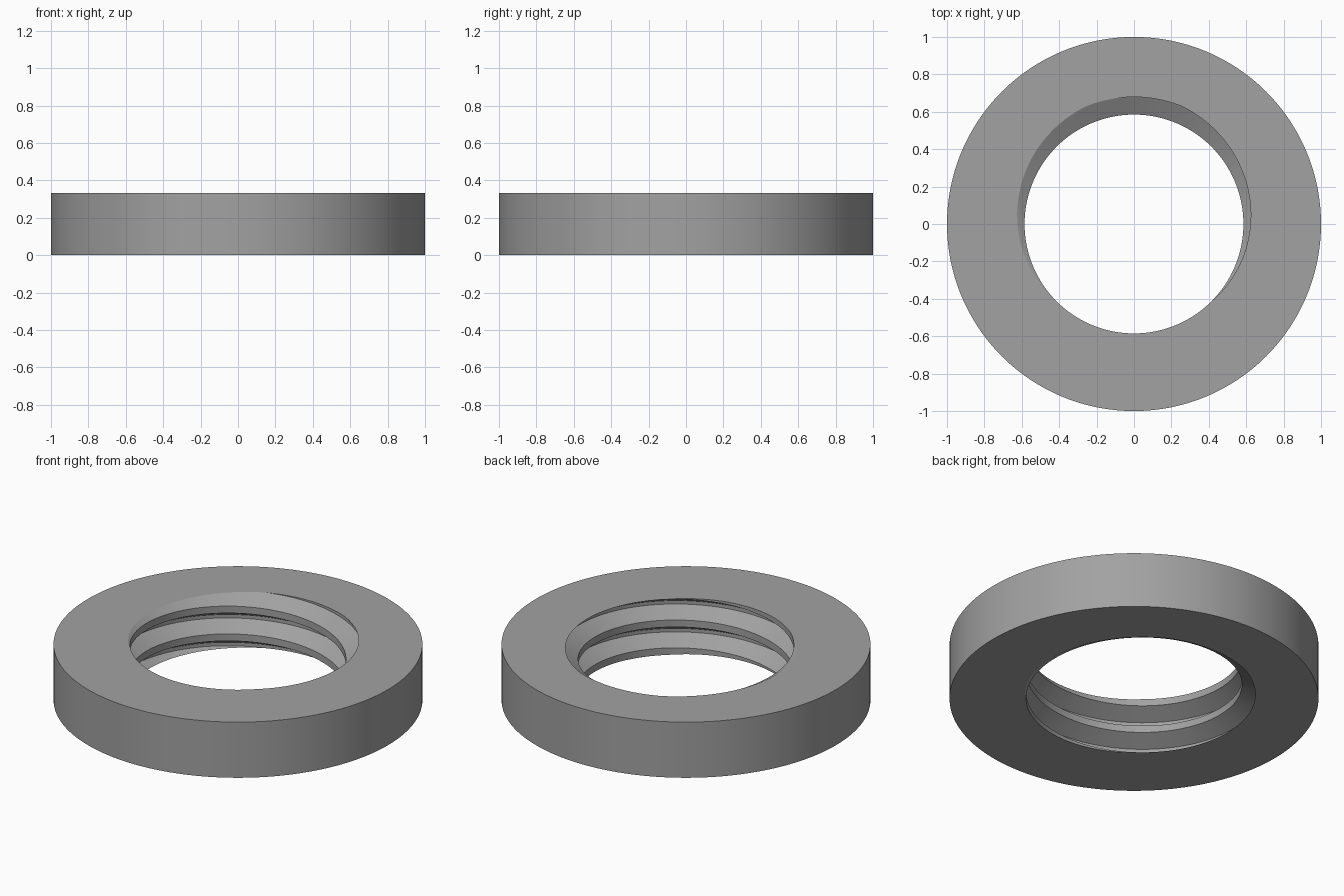
import bpy, bmesh, math

if "Cube" in bpy.data.objects:
    bpy.data.objects.remove(bpy.data.objects["Cube"])

HEIGHT = 0.333
OUTER = 1.0
CREST = 0.585          # bore radius at the thread crests
ROOT = 0.679           # bore radius at the groove bottoms
PITCH = HEIGHT / 2
SEGMENTS = 192
ROOT_HALF = PITCH / 16        # half width of the flat groove bottom
GROOVE_HALF = PITCH * 3 / 8   # half width of the whole groove


def bore_radius(z, centre):
    """Radius of the threaded bore at height z, with a groove centred at centre."""
    d = abs((z - centre + PITCH / 2) % PITCH - PITCH / 2)
    t = (d - ROOT_HALF) / (GROOVE_HALF - ROOT_HALF)
    return ROOT + (CREST - ROOT) * min(1, max(0, t))


def section(angle):
    """Closed (radius, z) outline of the ring at one angle."""
    centre = HEIGHT + (angle / math.tau - 0.25) * PITCH
    points = [(OUTER, 0), (OUTER, HEIGHT)]
    for turn in range(2, -5, -1):
        for offset in (GROOVE_HALF, ROOT_HALF, -ROOT_HALF, -GROOVE_HALF):
            z = min(HEIGHT, max(0, centre + turn * PITCH + offset))
            points.append((bore_radius(z, centre), z))
    return points


# Threaded ring: sections swept around the axis, grooves rising one pitch per turn
bm = bmesh.new()
columns = []
for i in range(SEGMENTS + 1):
    a = math.tau * i / SEGMENTS
    columns.append([bm.verts.new((r * math.cos(a), r * math.sin(a), z))
                    for r, z in section(a)])
for left, right in zip(columns, columns[1:]):
    n = len(left)
    for j in range(n):
        k = (j + 1) % n
        bm.faces.new((left[j], right[j], right[k], left[k]))

# Weld the seam and the clipped groove ends
bmesh.ops.remove_doubles(bm, verts=bm.verts, dist=1e-5)
bmesh.ops.dissolve_degenerate(bm, edges=bm.edges, dist=1e-5)
bmesh.ops.recalc_face_normals(bm, faces=bm.faces)

mesh = bpy.data.meshes.new("threaded_ring")
bm.to_mesh(mesh)
bm.free()
ring = bpy.data.objects.new("threaded_ring", mesh)
bpy.context.collection.objects.link(ring)

grey = bpy.data.materials.new("steel_grey")
grey.diffuse_color = (0.36, 0.36, 0.36, 1)
grey.use_nodes = True
grey.node_tree.nodes["Principled BSDF"].inputs["Base Color"].default_value = grey.diffuse_color
mesh.materials.append(grey)

# Smooth walls with crisp thread and rim edges
bpy.context.view_layer.objects.active = ring
ring.select_set(True)
bpy.ops.object.shade_smooth_by_angle(angle=math.radians(20))
